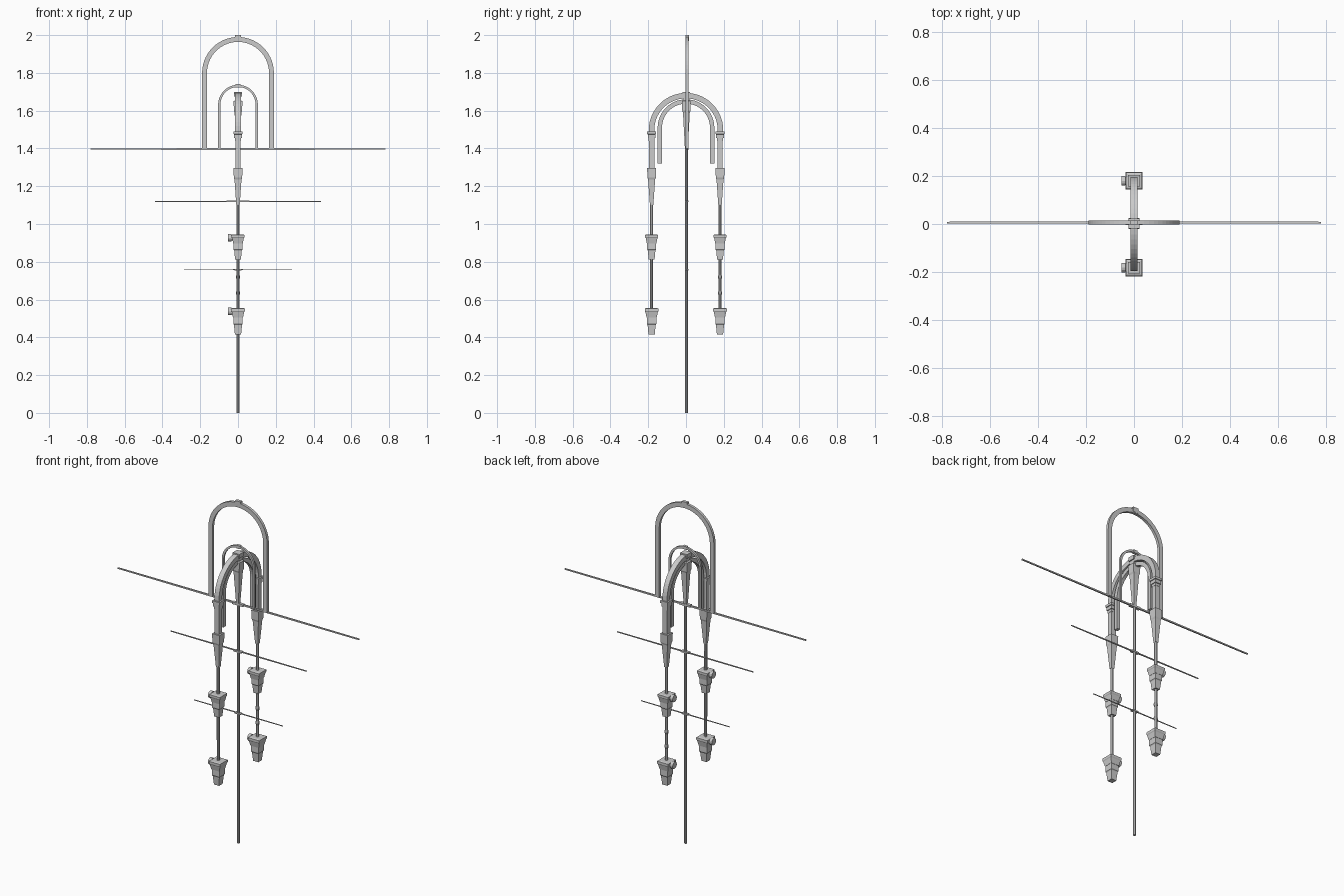
import bpy, bmesh
from math import pi, cos, sin

if "Cube" in bpy.data.objects:
    bpy.data.objects.remove(bpy.data.objects["Cube"])

def make(name, verts, faces):
    me = bpy.data.meshes.new(name)
    me.from_pydata(verts, [], faces)
    bm = bmesh.new()
    bm.from_mesh(me)
    bmesh.ops.recalc_face_normals(bm, faces=bm.faces)
    bm.to_mesh(me)
    bm.free()
    ob = bpy.data.objects.new(name, me)
    bpy.context.collection.objects.link(ob)
    return ob

def skin(name, rings):
    """Close a chain of equal-sized vertex rings into a solid."""
    n = len(rings[0])
    verts = [v for r in rings for v in r]
    faces = [(k*n+i, k*n+(i+1) % n, (k+1)*n+(i+1) % n, (k+1)*n+i)
             for k in range(len(rings)-1) for i in range(n)]
    faces += [tuple(range(n)), tuple(range(len(verts)-n, len(verts)))]
    return make(name, verts, faces)

def turned(name, profile, y=0.0, sides=4):
    """Vertical faceted solid; profile is (z, half width)."""
    k = cos(pi/sides)
    angs = [2*pi*(i+.5)/sides for i in range(sides)]
    return skin(name, [[(r/k*cos(a), y+r/k*sin(a), z) for a in angs] for z, r in profile])

def box(name, c, h):
    x, y, z = c
    return skin(name, [[(x+sx*h[0], y+sy*h[1], z+sz*h[2])
                for sx, sy in ((-1, -1), (1, -1), (1, 1), (-1, 1))] for sz in (-1, 1)])

def arch(name, r_in, r_out, half_depth, zc, z_foot, plane, offset=0.0):
    """Rectangular-section round arch on straight legs."""
    path = [(-1, 0, z_foot)] + [(-cos(pi*i/28), sin(pi*i/28), zc) for i in range(29)] + [(1, 0, z_foot)]
    rings = []
    for u, v, z in path:
        ring = []
        for r, d in ((r_in, -1), (r_out, -1), (r_out, 1), (r_in, 1)):
            d = d*half_depth+offset
            p = (u*r, d) if plane == 'x' else (d, u*r)
            ring.append((*p, z+v*r))
        rings.append(ring)
    return skin(name, rings)

# central pole and its flared head
turned("pole", [(0, .0075), (1.7, .0075)], .003, 8)
turned("pole_head", [(1.40, .008), (1.46, .011), (1.59, .018), (1.60, .022),
                     (1.65, .023), (1.655, .016), (1.70, .016)], .002)
box("pole_cap", (0, .002, 1.688), (.022, .02, .012))

# arches standing on the top cross bar
arch("tall_arch", .164, .190, .008, 1.80, 1.396, 'x', .006)
arch("small_arch", .093, .105, .006, 1.632, 1.396, 'x', .006)
box("tall_arch_keystone", (0, .006, 1.985), (.017, .009, .015))
box("small_arch_keystone", (0, .006, 1.731), (.013, .008, .009))

# crosswise arches carrying the hanging lamps
arch("lamp_arch", .168, .197, .015, 1.497, 1.47, 'y')
arch("inner_lamp_arch", .127, .150, .010, 1.51, 1.32, 'y')

# slim cross bars
for name, z, half, t in (("upper_bar", 1.397, .78, .0045),
                         ("middle_bar", 1.12, .44, .0032),
                         ("lower_bar", .758, .287, .0025)):
    skin(name, [[(x, .006+a*t*s, z+b*t*s) for a, b in ((-1, -1), (1, -1), (1, 1), (-1, 1))]
                for x, s in ((-half, .75), (0, 1), (half, .75))])
    box(name + "_joint", (0, .004, z), (.035*t/.0045, .009, t*1.4))

# the two lamp strings
for side, y in (("front", -.182), ("back", .18)):
    turned(side + "_collar", [(1.44, .016), (1.455, .016), (1.456, .02), (1.475, .02),
                              (1.476, .024), (1.49, .024)], y)
    turned(side + "_upper_rod", [(1.29, .0145), (1.45, .0145)], y)
    turned(side + "_taper", [(1.10, .009), (1.235, .0185), (1.245, .022), (1.297, .024)], y)
    turned(side + "_rod", [(.50, .0075), (1.11, .0085)], y, 8)
    for level, z, s in (("upper", .945, 1), ("lower", .555, 1.06)):
        turned(f"{side}_{level}_lamp_cap", [(z-.048*s, .025*s), (z-.02*s, .031*s), (z-.015*s, .034*s),
                                            (z-.003, .034*s), (z, .027*s)], y)
        turned(f"{side}_{level}_lamp_body", [(z-.133*s, .0155*s), (z-.085*s, .020*s),
                                             (z-.08*s, .0235*s), (z-.045*s, .0235*s)], y)
        # round knob on the left face
        zc = z-.018
        skin(f"{side}_{level}_knob", [[(x, y+r*cos(a*pi/6), zc+r*sin(a*pi/6)) for a in range(12)]
                                      for x, r in ((-.025, .015), (-.034, .015), (-.035, .02), (-.053, .02))])

# small rings on the back rod
for i, z in enumerate((.72, .635)):
    turned(f"back_rod_ring_{i+1}", [(z-.012, .008), (z-.004, .011), (z+.004, .011), (z+.012, .008)], .18, 8)
